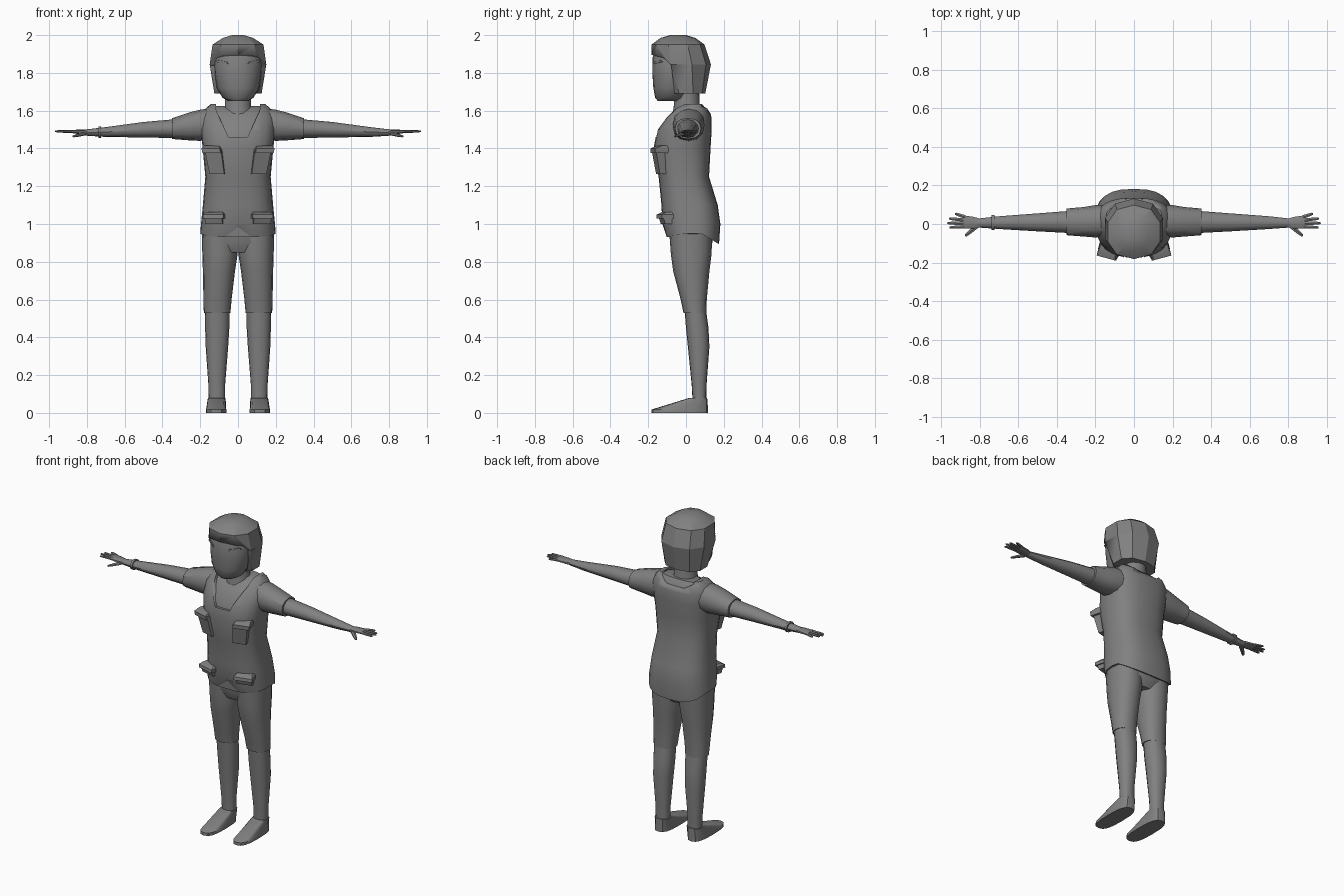
import bpy, bmesh, math
from mathutils import Matrix, Vector

cube = bpy.data.objects.get("Cube")
if cube:
    bpy.data.objects.remove(cube, do_unlink=True)

grey = bpy.data.materials.new("plain grey")
grey.use_nodes = True
colour = (0.22, 0.22, 0.22, 1)
grey.diffuse_color = colour
grey.node_tree.nodes["Principled BSDF"].inputs["Base Color"].default_value = colour


def finish(name, bm, mirror=False, angle=35):
    bmesh.ops.recalc_face_normals(bm, faces=bm.faces)
    mesh = bpy.data.meshes.new(name)
    bm.to_mesh(mesh)
    bm.free()
    mesh.materials.append(grey)
    obj = bpy.data.objects.new(name, mesh)
    bpy.context.collection.objects.link(obj)
    if mirror:
        obj.modifiers.new("Mirror", 'MIRROR').use_mirror_merge = False
    bpy.ops.object.select_all(action='DESELECT')
    bpy.context.view_layer.objects.active = obj
    obj.select_set(True)
    bpy.ops.object.shade_smooth_by_angle(angle=math.radians(angle))
    return obj


def loft(name, rings, axis='z', n=16, power=2, mirror=False, angle=35, adjust=None, matrix=None):
    """Skin rings (t, a0, a1, b0, b1): position on the axis, bounds on the other two."""
    start = -math.pi / 2 if n != 4 else math.pi / 4
    pts = []
    for i in range(n):
        c, s = math.cos(start + math.tau * i / n), math.sin(start + math.tau * i / n)
        pts.append([math.copysign(abs(v) ** (2 / power), v) for v in (c, s)])
    big = [max(abs(p[k]) for p in pts) for k in (0, 1)]
    bm = bmesh.new()
    loops = []
    for t, a0, a1, b0, b1 in rings:
        loop = []
        for u, v in pts:
            a = (a0 + a1) / 2 + u / big[0] * (a1 - a0) / 2
            b = (b0 + b1) / 2 + v / big[1] * (b1 - b0) / 2
            loop.append(bm.verts.new((a, b, t) if axis == 'z' else (t, a, b)))
        loops.append(loop)
    for low, high in zip(loops, loops[1:]):
        for i in range(n):
            j = (i + 1) % n
            bm.faces.new((low[i], low[j], high[j], high[i]))
    bm.faces.new(loops[0])
    bm.faces.new(loops[-1])
    if adjust:
        adjust(loops)
    if matrix:
        bm.transform(matrix)
    return finish(name, bm, mirror, angle)


def sym(rows):
    return [(z, -w, w, y0, y1) for z, w, y0, y1 in rows]


def prism(name, outline, direction):
    bm = bmesh.new()
    face = bm.faces.new([bm.verts.new(p) for p in outline])
    made = bmesh.ops.extrude_face_region(bm, geom=[face])
    bmesh.ops.translate(bm, vec=direction, verts=[g for g in made["geom"] if isinstance(g, bmesh.types.BMVert)])
    obj = finish(name, bm)
    obj.hide_render = True
    return obj


def cut(obj, cutter):
    mod = obj.modifiers.new("Cut", 'BOOLEAN')
    mod.object, mod.solver = cutter, 'EXACT'
    bpy.context.view_layer.objects.active = obj
    bpy.ops.object.modifier_move_to_index(modifier=mod.name, index=0)
    bpy.ops.object.modifier_apply(modifier=mod.name)
    bpy.data.objects.remove(cutter, do_unlink=True)


def finger(name, a, b, r0, r1, flat=0.8, n=6):
    a, b = Vector(a), Vector(b)
    d = b - a
    rings = [(t * d.length, -r, r, -r * flat, r * flat)
             for t, r in ((0, r0), (0.6, (r0 + r1) / 2), (0.93, r1), (1, r1 * 0.5))]
    turn = Matrix.Translation(a) @ d.to_track_quat('X', 'Z').to_matrix().to_4x4()
    return loft(name, rings, 'x', n, mirror=True, matrix=turn)


# Vest with a dipping back hem and a notch at the front of the closure
def hem(loops):
    for v in loops[0]:
        v.co.z = 0.93 + 0.02 * min(1, max(0, (v.co.y + 0.1) / 0.1)) - 0.06 * max(0, (v.co.y - 0.08) / 0.1)
    loops[0][0].co.z = 0.985


torso = [(0.93, 0.20, -0.105, 0.175), (1.0, 0.196, -0.125, 0.182), (1.1, 0.186, -0.13, 0.168),
         (1.25, 0.173, -0.145, 0.122), (1.4, 0.187, -0.172, 0.13), (1.5, 0.198, -0.152, 0.136),
         (1.565, 0.198, -0.11, 0.135), (1.61, 0.172, -0.07, 0.122), (1.635, 0.145, -0.025, 0.10)]
vest = loft("vest", sym(torso), n=24, power=2.6, adjust=hem)
cut(vest, prism("neck_cutter", [(x, -0.3, z) for x, z in
                ((-0.12, 1.7), (-0.115, 1.6), (-0.05, 1.46), (0.05, 1.46), (0.115, 1.6), (0.12, 1.7))],
                (0, 0.33, 0)))
cut(vest, prism("nape_cutter", [(x, 0.02, z) for x, z in
                ((-0.12, 1.7), (-0.115, 1.62), (-0.06, 1.59), (0.06, 1.59), (0.115, 1.62), (0.12, 1.7))],
                (0, 0.3, 0)))

# Shirt under the vest, with sleeves
loft("shirt", sym([(z - 0.01, w - 0.014, y0 + 0.014, y1 - 0.014) for z, w, y0, y1 in torso[3:]]),
     n=24, power=2.6)
loft("sleeve", [(0.13, -0.06, 0.10, 1.45, 1.615), (0.20, -0.07, 0.098, 1.44, 1.605),
                (0.26, -0.065, 0.088, 1.443, 1.59), (0.35, -0.058, 0.08, 1.45, 1.56)],
     'x', 12, 2.3, mirror=True)
loft("forearm", [(0.33, -0.047, 0.068, 1.455, 1.555), (0.5, -0.038, 0.055, 1.458, 1.54),
                 (0.7, -0.026, 0.04, 1.461, 1.513), (0.81, -0.018, 0.028, 1.468, 1.50)],
     'x', 12, mirror=True)
loft("wristband", [(-0.738, -0.032, 0.046, 1.455, 1.517), (-0.724, -0.032, 0.046, 1.455, 1.517)], 'x', 12)

# Hands
loft("palm", [(0.795, -0.017, 0.027, 1.471, 1.499), (0.83, -0.023, 0.037, 1.474, 1.50),
              (0.885, -0.023, 0.045, 1.482, 1.498)], 'x', 10, 2.5, mirror=True)
finger("thumb", (0.815, -0.01, 1.478), (0.875, -0.062, 1.463), 0.013, 0.007)
for name, y, tip in (("index_finger", -0.014, (0.957, -0.018, 1.489)),
                     ("middle_finger", 0.003, (0.968, 0.005, 1.491)),
                     ("ring_finger", 0.02, (0.958, 0.028, 1.491)),
                     ("little_finger", 0.036, (0.928, 0.054, 1.491))):
    finger(name, (0.875, y, 1.49), tip, 0.0095, 0.0065)

# Chest and hip pockets, turned to follow the body
turn = Matrix.Rotation(math.radians(15), 4, 'Z')
for name, rings in (
        ("chest_pocket", [(1.265, 0.03, 0.11, -0.172, -0.08), (1.395, 0.04, 0.13, -0.20, -0.08)]),
        ("chest_pocket_flap", [(1.375, 0.04, 0.14, -0.206, -0.08), (1.40, 0.045, 0.145, -0.208, -0.08),
                               (1.415, 0.055, 0.14, -0.17, -0.08)]),
        ("hip_pocket", [(1.0, 0.045, 0.14, -0.15, -0.07), (1.035, 0.045, 0.14, -0.162, -0.07)]),
        ("hip_pocket_flap", [(1.03, 0.035, 0.147, -0.172, -0.07), (1.05, 0.035, 0.147, -0.17, -0.07),
                             (1.063, 0.045, 0.137, -0.145, -0.07)])):
    loft(name, rings, n=4, mirror=True, matrix=turn)

# Trousers and shins
loft("trouser_seat", sym([(0.85, 0.15, -0.06, 0.11), (0.9, 0.187, -0.085, 0.14), (1.0, 0.185, -0.09, 0.15)]),
     power=2.4)
loft("trouser_leg", [(0.53, 0.04, 0.181, -0.014, 0.108), (0.6, 0.034, 0.183, -0.028, 0.11),
                     (0.75, 0.016, 0.186, -0.068, 0.124), (0.84, 0.002, 0.189, -0.08, 0.135),
                     (0.95, 0.0, 0.191, -0.088, 0.14)], power=2.2, mirror=True)
loft("shin", [(0.06, 0.068, 0.155, 0.035, 0.107), (0.15, 0.068, 0.157, 0.03, 0.109),
              (0.35, 0.052, 0.171, 0.01, 0.124), (0.45, 0.046, 0.174, 0.0, 0.119),
              (0.56, 0.045, 0.176, -0.009, 0.104)], power=2.2, mirror=True)
loft("shoe", [(0, 0.062, 0.169, -0.182, 0.117), (0.018, 0.062, 0.169, -0.182, 0.117),
              (0.08, 0.066, 0.159, 0.02, 0.112)], power=2.8, mirror=True)

# Neck, face and brows
loft("neck", sym([(1.57, 0.085, -0.075, 0.085), (1.62, 0.07, -0.065, 0.073), (1.74, 0.068, -0.06, 0.068)]))
loft("face", sym([(1.65, 0.05, -0.148, -0.03), (1.668, 0.082, -0.163, 0.0), (1.72, 0.112, -0.173, 0.03),
                  (1.80, 0.124, -0.178, 0.05), (1.88, 0.128, -0.177, 0.06), (1.93, 0.11, -0.16, 0.05)]),
     n=20, power=2.1)
brow = Matrix.Translation((0.078, -0.14, 1.858)) @ Matrix.Rotation(math.radians(35), 4, 'Z') \
    @ Matrix.Rotation(math.radians(-8), 4, 'Y')
loft("eyebrow", [(-0.006, -0.04, 0.036, -0.014, 0.0), (0.006, -0.03, 0.028, -0.014, 0.0)], n=4,
     mirror=True, matrix=brow)

# Faceted hair, opened around the face
hair = loft("hair", sym([(1.69, 0.125, -0.10, 0.102), (1.845, 0.15, -0.182, 0.132), (1.95, 0.135, -0.182, 0.098),
                         (1.985, 0.08, -0.135, 0.05), (2.0, 0.03, -0.085, 0.0)]), n=10, power=2.3, angle=20)
cut(hair, prism("face_cutter", [(-0.3, y, z) for y, z in
                ((-0.3, 1.6), (-0.3, 1.9), (-0.18, 1.895), (-0.12, 1.88), (-0.078, 1.84), (-0.05, 1.6))],
                (0.6, 0, 0)))
